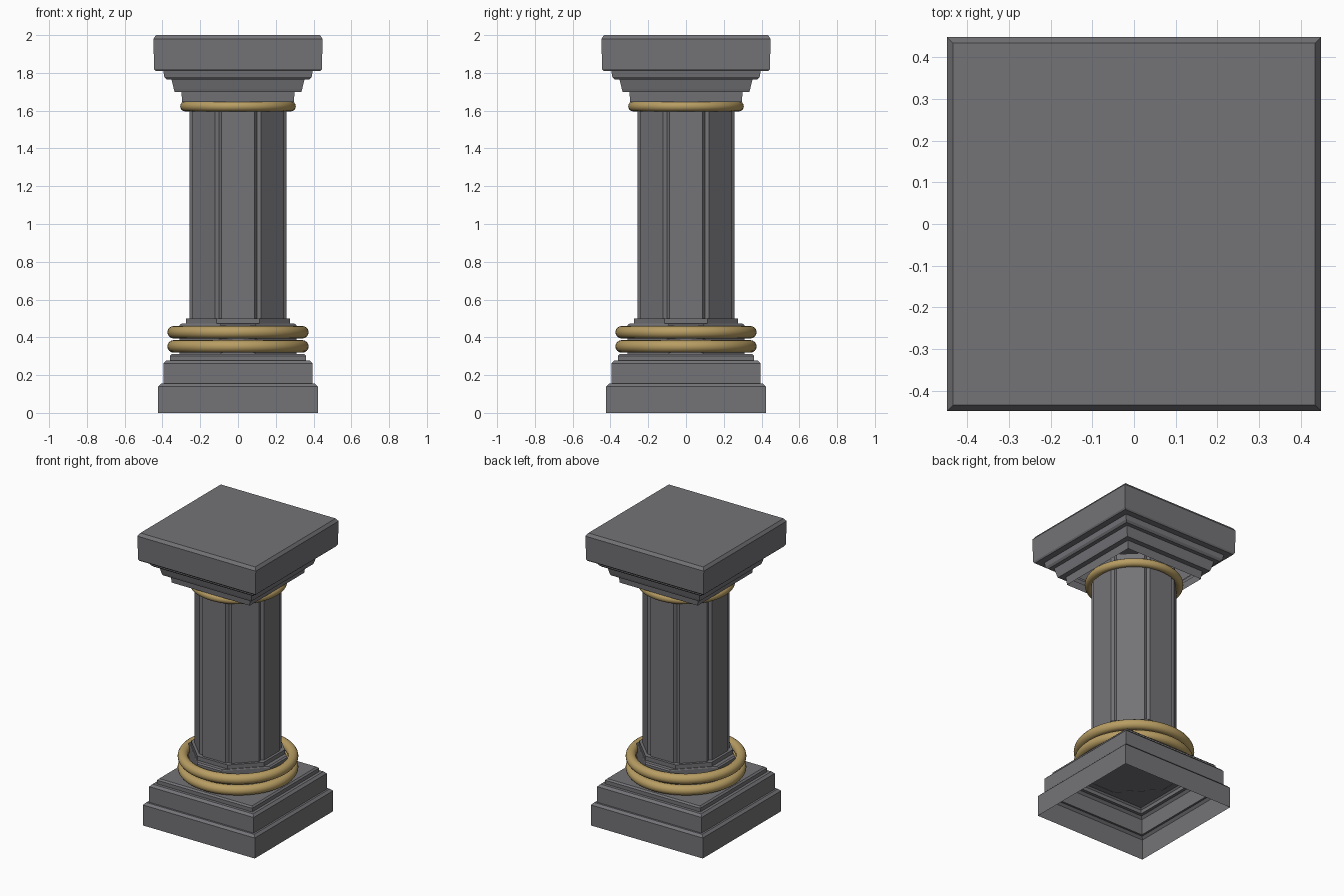
import bpy, bmesh, math

if "Cube" in bpy.data.objects:
    bpy.data.objects.remove(bpy.data.objects["Cube"])

def material(name, rgb):
    m = bpy.data.materials.new(name)
    m.diffuse_color = (*rgb, 1)
    m.use_nodes = True
    m.node_tree.nodes["Principled BSDF"].inputs["Base Color"].default_value = m.diffuse_color
    return m

stone = material("grey stone", (0.175, 0.172, 0.185))
gold = material("dull gold", (0.48, 0.34, 0.125))

def square(h):
    return [(-h, -h), (h, -h), (h, h), (-h, h)]

def octagon(a, d=None):
    # a: distance to straight sides, d: distance to diagonal sides
    d = a if d is None else d
    k = d * math.sqrt(2) - a
    return [(k, -a), (a, -k), (a, k), (k, a), (-k, a), (-a, k), (-a, -k), (-k, -a)]

def grooved_octagon(a, cut=0.02, depth=0.019):
    # octagon with a shallow V groove along every corner
    pts, corners = [], octagon(a)
    for i, c in enumerate(corners):
        before, after = corners[i - 1], corners[(i + 1) % 8]
        def toward(o):
            t = cut / math.dist(c, o)
            return (c[0] + (o[0] - c[0]) * t, c[1] + (o[1] - c[1]) * t)
        s = 1 - depth / math.hypot(*c)
        pts += [toward(before), (c[0] * s, c[1] * s), toward(after)]
    return pts

def loft(name, sections, cap_bottom=False, cap_top=True):
    # sections: (outline, z) from bottom to top
    bm = bmesh.new()
    rings = [[bm.verts.new((x, y, z)) for x, y in pts] for pts, z in sections]
    n = len(rings[0])
    for lo, hi in zip(rings, rings[1:]):
        for i in range(n):
            j = (i + 1) % n
            bm.faces.new((lo[i], lo[j], hi[j], hi[i]))
    if cap_top:
        bm.faces.new(rings[-1])
    if cap_bottom:
        bm.faces.new(rings[0][::-1])
    me = bpy.data.meshes.new(name)
    bm.to_mesh(me)
    bm.free()
    me.materials.append(stone)
    ob = bpy.data.objects.new(name, me)
    bpy.context.collection.objects.link(ob)
    return ob

def ring(name, outer, z, r):
    bpy.ops.mesh.primitive_torus_add(location=(0, 0, z), major_radius=outer - r,
                                     minor_radius=r, major_segments=64, minor_segments=16)
    ob = bpy.context.object
    ob.name = name
    ob.data.materials.append(gold)
    bpy.ops.object.shade_smooth()

# stepped square base, hollow underneath
base = [(0.423, 0), (0.423, 0.14), (0.408, 0.155), (0.395, 0.155), (0.395, 0.262),
        (0.38, 0.277), (0.36, 0.277), (0.36, 0.302), (0.35, 0.312)]
loft("base", [(square(h), z) for h, z in base])

# drum carrying the lower rings, collar above it
loft("drum", [(octagon(0.31, 0.283), 0.31), (octagon(0.31, 0.283), 0.465),
              (octagon(0.30, 0.28), 0.472)])
loft("collar", [(octagon(0.275), 0.46), (octagon(0.275), 0.50)])

# grooved eight-sided shaft
loft("shaft", [(grooved_octagon(0.258), 0.49), (grooved_octagon(0.258), 1.70)])

# stepped square capital
capital = [(0.295, 1.645), (0.30, 1.70), (0.335, 1.70), (0.34, 1.715), (0.352, 1.765),
           (0.378, 1.765), (0.39, 1.778), (0.395, 1.81), (0.437, 1.81), (0.444, 1.82),
           (0.448, 1.98), (0.434, 2.0)]
loft("capital", [(square(h), z) for h, z in capital])

# gold rings
ring("lower_ring", 0.374, 0.352, 0.033)
ring("middle_ring", 0.374, 0.427, 0.033)
ring("upper_ring", 0.306, 1.623, 0.027)
